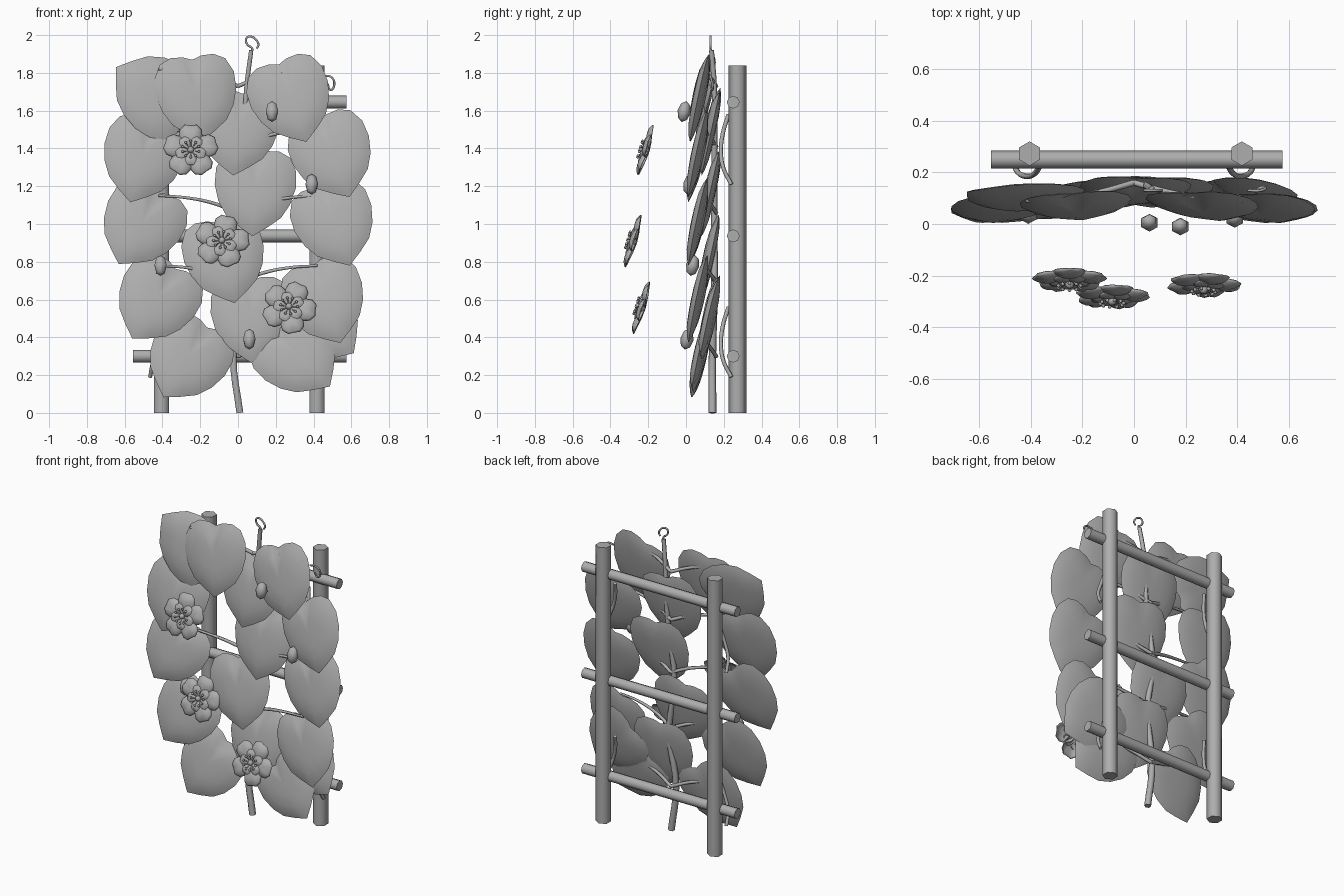
import bpy, bmesh, math
from mathutils import Matrix, Vector

if "Cube" in bpy.data.objects:
    bpy.data.objects.remove(bpy.data.objects["Cube"])

grey = bpy.data.materials.new("matte grey")
grey.diffuse_color = (0.42, 0.42, 0.42, 1)
grey.use_nodes = True
grey.node_tree.nodes["Principled BSDF"].inputs["Base Color"].default_value = grey.diffuse_color
X, Y, Z = 'X', 'Y', 'Z'


def rot(deg, axis):
    return Matrix.Rotation(math.radians(deg), 4, axis)


def finish(bm, name, angle=40, thickness=0):
    bmesh.ops.recalc_face_normals(bm, faces=bm.faces)
    me = bpy.data.meshes.new(name)
    bm.to_mesh(me)
    bm.free()
    me.materials.append(grey)
    for p in me.polygons:
        p.use_smooth = True
    me.set_sharp_from_angle(angle=math.radians(angle))
    ob = bpy.data.objects.new(name, me)
    bpy.context.collection.objects.link(ob)
    if thickness:
        mod = ob.modifiers.new("thickness", 'SOLIDIFY')
        mod.thickness = thickness
        mod.offset = 0
    return ob


def pole(name, loc, radius, length, sides, along=Matrix()):
    bm = bmesh.new()
    bmesh.ops.create_cone(bm, cap_ends=True, segments=sides, radius1=radius,
                          radius2=radius, depth=length,
                          matrix=Matrix.Translation(loc) @ along)
    finish(bm, name, 75)


def strand(name, pts, radius, end_radius=None):
    cu = bpy.data.curves.new(name, 'CURVE')
    cu.dimensions = '3D'
    cu.bevel_depth = radius
    cu.bevel_resolution = 1
    cu.resolution_u = 4
    cu.use_fill_caps = True
    sp = cu.splines.new('BEZIER')
    sp.bezier_points.add(len(pts) - 1)
    for i, (b, p) in enumerate(zip(sp.bezier_points, pts)):
        b.co = p
        b.handle_left_type = b.handle_right_type = 'AUTO'
        if end_radius:
            f = i / (len(pts) - 1)
            b.radius = 1 + f * (end_radius / radius - 1)
    cu.materials.append(grey)
    ob = bpy.data.objects.new(name, cu)
    bpy.context.collection.objects.link(ob)


def shell(bm, half, dome, m, groove=0.0):
    """Domed blade from a half outline (top to tip), mirrored, facing -y."""
    rim = half + [(-x, z) for x, z in reversed(half[1:-1])]
    n = len(rim)
    centre = bm.verts.new(m @ Vector((0, -dome, 0)))
    prev = None
    for r in (0.35, 0.65, 0.88, 1.0):
        ring = []
        for x, z in rim:
            y = -dome * (1 - r ** 3.6)
            # groove between the two lobes at the top
            if z > 0 and abs(x) < 0.001 and r < 1:
                y += groove * r * r
            ring.append(bm.verts.new(m @ Vector((x * r, y, z * r))))
        for i in range(n):
            j = (i + 1) % n
            if prev:
                bm.faces.new((prev[i], ring[i], ring[j], prev[j]))
            else:
                bm.faces.new((centre, ring[i], ring[j]))
        prev = ring


# Trellis: two posts and three crossbars
for s, x in ((-1, -0.405), (1, 0.418)):
    pole("post", (x, 0.273, 0.92), 0.047, 1.84, 6)
for z in (0.30, 0.937, 1.645):
    pole("crossbar", (0.01, 0.25, z), 0.034, 1.13, 8, rot(90, Y))

# Main stem with a curl at its top
strand("main_stem", [(0.01, 0.14, 0), (-0.025, 0.14, 0.3), (0.02, 0.15, 0.65),
                     (-0.02, 0.15, 1.0), (0.03, 0.15, 1.4), (0.045, 0.15, 1.72),
                     (0.07, 0.135, 1.92)], 0.021, 0.013)
strand("stem_curl", [(0.07, 0.135, 1.9)] +
       [(0.075 + 0.033 * math.sin(a * math.pi / 4 + math.pi), 0.13,
         1.96 - 0.033 * math.cos(a * math.pi / 4 + 0.4)) for a in range(8)], 0.006)

# Side branches reaching the outer leaves
for z in (0.33, 0.72, 1.09, 1.44, 1.76):
    for s in (-1, 1):
        strand("side_branch", [(0, 0.16, z - 0.03), (s * 0.13, 0.125, z + 0.02),
                               (s * 0.28, 0.1, z + 0.05), (s * 0.42, 0.09, z + 0.06)],
               0.012, 0.007)

# Tendrils that hook around the posts
for s in (-1, 1):
    for z in (1.38, 0.36):
        c = s * 0.415
        strand("post_tendril", [(c - s * 0.05, 0.225, z + 0.2), (c - s * 0.03, 0.195, z + 0.1),
                                (c, 0.185, z), (c + s * 0.035, 0.2, z - 0.09),
                                (c + s * 0.05, 0.24, z - 0.17)], 0.011)
strand("small_curl", [(0.44, 0.13, 1.78), (0.49, 0.13, 1.78), (0.51, 0.14, 1.74),
                      (0.49, 0.14, 1.71), (0.475, 0.13, 1.74)], 0.006)

# Heart leaves, plump on both sides: x, y, z, roll
HEART = [(0, 0.195), (0.05, 0.213), (0.115, 0.215), (0.175, 0.185), (0.212, 0.11),
         (0.215, 0.02), (0.19, -0.07), (0.145, -0.145), (0.075, -0.2), (0, -0.25)]
LEAVES = [(-0.44, 0.11, 1.69, 125), (-0.22, 0.075, 1.68, -6), (0.0, 0.135, 1.50, 6),
          (0.28, 0.075, 1.665, -20), (-0.505, 0.067, 1.35, 16), (0.5, 0.067, 1.37, -22),
          (0.09, 0.135, 1.18, 3), (-0.51, 0.067, 1.0, 30), (0.51, 0.067, 1.01, -20),
          (-0.07, 0.125, 0.82, -12), (-0.43, 0.067, 0.60, 32), (0.46, 0.067, 0.60, -20),
          (0.07, 0.125, 0.51, 0), (-0.265, 0.08, 0.29, 32), (0.31, 0.08, 0.31, -46),
          (0.43, 0.125, 0.48, -48)]
for x, y, z, roll in LEAVES:
    yaw = -4 * max(-1, min(1, x / 0.3))
    m = Matrix.Translation((x, y, z)) @ rot(yaw, Z) @ rot(-12, X) @ rot(roll, Y)
    bm = bmesh.new()
    shell(bm, HEART, 0.036, m, 0.025)
    shell(bm, HEART, -0.024, m)
    bmesh.ops.remove_doubles(bm, verts=bm.verts, dist=0.0005)
    finish(bm, "heart_leaf", 60)

# Flowers: two rings of petals, a core and stamens
PETAL = [(0, 0.062), (0.03, 0.064), (0.054, 0.04), (0.058, 0.0), (0.042, -0.042), (0, -0.068)]
for x, y, z, spin in ((-0.25, -0.205, 1.385, 0), (-0.085, -0.27, 0.905, 12), (0.27, -0.225, 0.555, 25)):
    base = Matrix.Translation((x, y, z)) @ rot(-17, X) @ rot(spin, Y)
    bm = bmesh.new()
    for size, dist, lift, turn in ((1.05, 0.076, 0, 0), (0.62, 0.042, -0.014, 36)):
        for k in range(5):
            shell(bm, PETAL, 0.024, base @ rot(72 * k + turn, Y) @
                  Matrix.Translation((0, lift, dist)) @ rot(8, X) @ Matrix.Scale(size, 4), 0.008)
    finish(bm, "flower_petals", 50, 0.005)
    bm = bmesh.new()
    bmesh.ops.create_icosphere(bm, subdivisions=1, radius=0.02,
                               matrix=base @ Matrix.Translation((0, -0.03, 0)))
    for k in range(10):
        m = base @ rot(36 * k, Y) @ Matrix.Translation((0, -0.04, 0.045))
        bmesh.ops.create_icosphere(bm, subdivisions=1, radius=0.008, matrix=m)
        bmesh.ops.create_cone(bm, segments=4, radius1=0.003, radius2=0.003, depth=0.045,
                              matrix=m @ Matrix.Translation((0, 0.012, -0.018)) @ rot(35, X))
    finish(bm, "flower_centre", 50)

# Faceted buds
for x, y, z in ((0.18, -0.01, 1.595), (0.39, 0.02, 1.21), (-0.41, 0.035, 0.78), (0.06, 0.005, 0.39)):
    bm = bmesh.new()
    bmesh.ops.create_uvsphere(bm, u_segments=6, v_segments=4, radius=1,
                              matrix=Matrix.Translation((x, y, z)) @ rot(-12, X) @
                              Matrix.Diagonal((0.037, 0.035, 0.056, 1)))
    finish(bm, "bud", 65)
